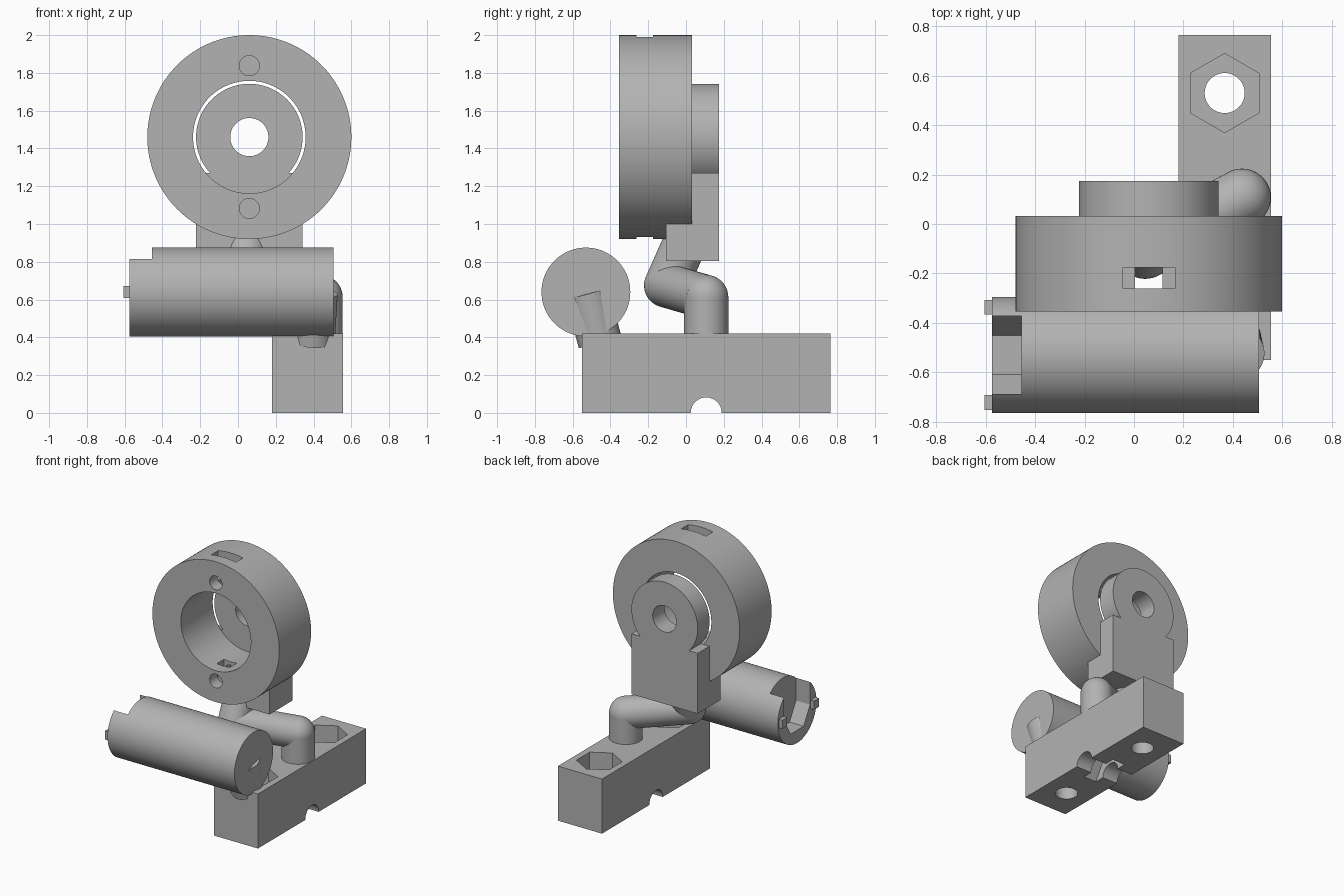
import bpy, bmesh, math
from mathutils import Vector

if "Cube" in bpy.data.objects:
    bpy.data.objects.remove(bpy.data.objects["Cube"])

grey = bpy.data.materials.new("mid grey")
grey.diffuse_color = (0.45, 0.45, 0.45, 1)
grey.use_nodes = True
grey.node_tree.nodes["Principled BSDF"].inputs["Base Color"].default_value = grey.diffuse_color


def finish(name, bm):
    bmesh.ops.recalc_face_normals(bm, faces=bm.faces)
    me = bpy.data.meshes.new(name)
    bm.to_mesh(me)
    bm.free()
    me.materials.append(grey)
    ob = bpy.data.objects.new(name, me)
    bpy.context.collection.objects.link(ob)
    return ob


def prism(name, p, q, r, n=96, u=None):
    """Regular prism from p to q, first corner pointing along u."""
    p, q = Vector(p), Vector(q)
    axis = (q - p).normalized()
    u = Vector(u) if u else axis.orthogonal().normalized()
    v = axis.cross(u)
    bm = bmesh.new()
    rings = []
    for c in (p, q):
        rings.append([bm.verts.new(c + r * (u * math.cos(2 * math.pi * i / n)
                                           + v * math.sin(2 * math.pi * i / n)))
                      for i in range(n)])
    for i in range(n):
        j = (i + 1) % n
        bm.faces.new((rings[0][i], rings[0][j], rings[1][j], rings[1][i]))
    for ring in rings:
        bm.faces.new(ring)
    return finish(name, bm)


def box(name, x0, x1, y0, y1, z0, z1):
    bm = bmesh.new()
    bmesh.ops.create_cube(bm, size=1)
    for vert in bm.verts:
        c = vert.co
        vert.co = ((x0 + x1) / 2 + c.x * (x1 - x0),
                   (y0 + y1) / 2 + c.y * (y1 - y0),
                   (z0 + z1) / 2 + c.z * (z1 - z0))
    return finish(name, bm)


def ball(name, centre, r):
    bm = bmesh.new()
    bmesh.ops.create_uvsphere(bm, u_segments=48, v_segments=24, radius=r)
    bmesh.ops.translate(bm, verts=bm.verts, vec=centre)
    return finish(name, bm)


def combine(target, tools, op='DIFFERENCE'):
    for tool in tools:
        tool.hide_render = True
        mod = target.modifiers.new("bool", 'BOOLEAN')
        mod.operation, mod.solver, mod.object = op, 'EXACT', tool
        bpy.context.view_layer.objects.active = target
        bpy.ops.object.modifier_apply(modifier=mod.name)
        bpy.data.objects.remove(tool)


# Base block: two bolt holes with nut pockets, and a cross channel underneath
BX, BY = 0.367, 0.107
base = box("base_block", 0.18, 0.555, -0.55, 0.765, 0, 0.42)
cuts = []
for s in (-1, 1):
    y = BY + s * 0.423
    cuts.append(prism("cut", (BX, y, -0.1), (BX, y, 0.5), 0.081, 64))
    cuts.append(prism("cut", (BX, y, 0.29), (BX, y, 0.5), 0.16, 6, (0, 1, 0)))
cuts.append(prism("cut", (0, BY, 0), (0.8, BY, 0), 0.082, 64))
cuts.append(prism("cut", (BX - 0.055, BY, 0), (BX + 0.055, BY, 0), 0.16, 6, (0, 1, 0)))
combine(base, cuts)

# Bent arm: three tubes with ball elbows
R = 0.117
path = [(0.437, BY, 0.38), (0.437, BY, 0.613), (0.045, -0.105, 0.675), (0.045, -0.01, 0.89)]
for i in range(3):
    prism(f"arm_tube_{i + 1}", path[i], path[i + 1], R, 48)
for i in (1, 2):
    ball(f"arm_elbow_{i}", path[i], R)

# Large ring with bore, front screw holes and radial nut slots
CX, CZ = 0.06, 1.46
ring = prism("ring_housing", (CX, -0.355, CZ), (CX, 0.032, CZ), 0.54, 128)
cuts = [prism("cut", (CX, -0.5, CZ), (CX, 0.2, CZ), 0.298, 128)]
for s in (-1, 1):
    z = CZ + s * 0.378
    cuts.append(prism("cut", (CX, -0.5, z), (CX, -0.1, z), 0.053, 48))
    za, zb, zc = CZ + s * 0.2, CZ + s * 0.34, CZ + s * 0.7
    cuts.append(box("cut", CX - 0.105, CX + 0.105, -0.262, -0.176, min(zb, zc), max(zb, zc)))
    cuts.append(box("cut", CX - 0.055, CX + 0.055, -0.262, -0.176, min(za, zb + s * 0.02),
                    max(za, zb + s * 0.02)))
combine(ring, cuts)

# Rear bracket: round lug, upright plate and foot under the ring
lug = prism("rear_bracket", (CX, 0.03, CZ), (CX, 0.175, CZ), 0.282, 128)
combine(lug, [box("plate", CX - 0.282, CX + 0.282, 0.03, 0.175, 0.805, 1.27)], 'UNION')
combine(lug, [prism("cut", (CX, -0.2, CZ), (CX, 0.4, CZ), 0.101, 64)])
foot = box("bracket_foot", CX - 0.282, CX + 0.282, -0.105, 0.175, 0.805, 1.0)
combine(foot, [prism("cut", (CX, -0.5, CZ), (CX, 0.03, CZ), 0.5, 128)])

# Horizontal barrel with an open hexagonal socket in its left end
LY, LZ = -0.53, 0.64
barrel = prism("barrel", (-0.575, LY, LZ), (0.505, LY, LZ), 0.235, 128)
combine(barrel, [
    prism("cut", (-0.7, LY, LZ), (-0.455, LY, LZ), 0.158, 6, (0, 1, 0)),
    box("cut", -0.7, -0.455, LY - 0.158, LY + 0.158, LZ, 1.0)])
for side, s in (("front", -1), ("rear", 1)):
    y = LY + s * 0.193
    box(f"barrel_pin_{side}", -0.605, -0.56, y - 0.03, y + 0.03, LZ - 0.033, LZ + 0.033)

# Slanted post joining the barrel to the base
prism("barrel_post", (0.411, -0.525, 0.635), (0.395, -0.455, 0.375), R, 64)

for ob in list(bpy.context.scene.objects):
    bpy.ops.object.select_all(action='DESELECT')
    ob.select_set(True)
    bpy.context.view_layer.objects.active = ob
    bpy.ops.object.shade_smooth_by_angle(angle=math.radians(30))
